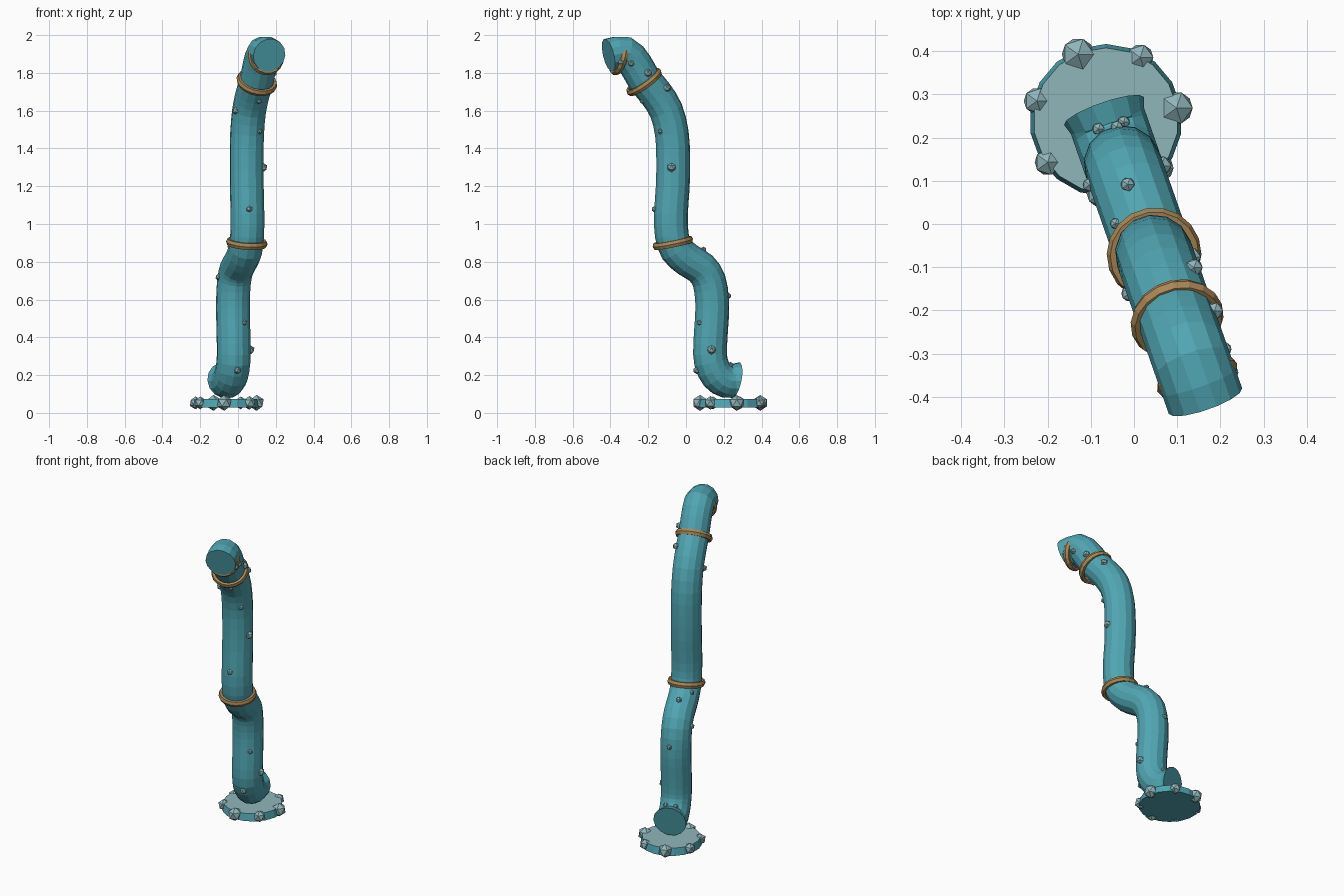
import bpy, bmesh, math
from mathutils import Vector

cube = bpy.data.objects.get("Cube")
if cube:
    bpy.data.objects.remove(cube)


def material(name, rgb):
    m = bpy.data.materials.new(name)
    m.use_nodes = True
    m.diffuse_color = (*rgb, 1)
    m.node_tree.nodes["Principled BSDF"].inputs["Base Color"].default_value = (*rgb, 1)
    return m


TEAL = material("teal paint", (0.08, 0.38, 0.45))
PALE = material("pale metal", (0.28, 0.47, 0.50))
BRASS = material("brass", (0.40, 0.24, 0.09))


def finish(name, bm, *mats):
    me = bpy.data.meshes.new(name)
    bmesh.ops.recalc_face_normals(bm, faces=bm.faces)
    bm.to_mesh(me)
    bm.free()
    for m in mats:
        me.materials.append(m)
    ob = bpy.data.objects.new(name, me)
    bpy.context.collection.objects.link(ob)
    return ob


# The pipe bends inside one upright plane, so x follows from y
SIDE = Vector((1, 0.35, 0)).normalized()
RADIUS = 0.09


def on_plane(y, z):
    return Vector((0.022 - 0.35 * y, y, z))


def along_plane(y, z):
    return Vector((-0.35 * y, y, z)).normalized()


# Pipe centre line from the low outlet up to the mouth
bends = [(.262, .172), (.215, .168), (.165, .2), (.132, .27), (.128, .36),
         (.137, .5), (.138, .6), (.122, .7), (.08, .765), (.01, .81),
         (-.05, .865), (-.075, .94), (-.08, 1.05), (-.07, 1.2), (-.068, 1.35),
         (-.075, 1.48), (-.105, 1.6), (-.16, 1.69), (-.222, 1.765),
         (-.265, 1.84), (-.325, 1.905), (-.41, 1.893)]
pts = [on_plane(*b) for b in bends]


def smooth(points, steps=2):
    ext = [2 * points[0] - points[1]] + points + [2 * points[-1] - points[-2]]
    out = []
    for a, b, c, d in zip(ext, ext[1:], ext[2:], ext[3:]):
        for k in range(steps):
            t = k / steps
            out.append(0.5 * (2 * b + (c - a) * t + (2 * a - 5 * b + 4 * c - d) * t ** 2
                              + (3 * b - a - 3 * c + d) * t ** 3))
    return out + [points[-1]]


path = smooth(pts)


def sweep(name, line, mat, sides=14):
    bm = bmesh.new()
    rings = []
    last = len(line) - 1
    for i, p in enumerate(line):
        t = (line[min(i + 1, last)] - line[max(i - 1, 0)]).normalized()
        if i == 0:
            t = along_plane(-1, 0.22)
        if i == last:
            t = along_plane(-1, -0.25)
        n = SIDE.cross(t)
        # Slight flare at the low outlet
        r = RADIUS + (0.008 if i == 0 else 0)
        rings.append([bm.verts.new(p + r * (math.cos(a) * SIDE + math.sin(a) * n))
                      for a in (math.tau * k / sides for k in range(sides))])
    for a, b in zip(rings, rings[1:]):
        for k in range(sides):
            j = (k + 1) % sides
            bm.faces.new((a[k], a[j], b[j], b[k]))
    bm.faces.new(rings[0])
    bm.faces.new(rings[-1])
    return finish(name, bm, mat)


sweep("pipe", path, TEAL)


# Brass clamp bands
def band(name, centre, axis, radius):
    bpy.ops.mesh.primitive_torus_add(
        major_segments=18, minor_segments=6, major_radius=radius, minor_radius=0.014,
        location=centre, rotation=axis.to_track_quat("Z", "Y").to_euler())
    ob = bpy.context.object
    ob.name = name
    # Stretch the section along the pipe into a flatter strap
    ob.scale.z = 1.4
    ob.data.materials.append(BRASS)


band("lower_band", on_plane(-.07, .9), along_plane(-.2, 1), 0.096)
band("upper_band", on_plane(-.222, 1.752), along_plane(-.58, .81), 0.096)
band("mouth_band", on_plane(-.355, 1.882), along_plane(-.9, .25), 0.084)

# Base plate with a bevelled rim and a pale top
BASE = Vector((-0.065, 0.24, 0.05))
bm = bmesh.new()
bmesh.ops.create_cone(bm, cap_ends=True, segments=18, radius1=0.177, radius2=0.168, depth=0.045)
bm.normal_update()
for f in bm.faces:
    f.material_index = 1 if f.normal.z > 0.9 else 0
plate = finish("base_plate", bm, TEAL, PALE)
plate.location = BASE


def stud(name, pos, size):
    bpy.ops.mesh.primitive_ico_sphere_add(subdivisions=1, radius=size, location=pos)
    ob = bpy.context.object
    ob.name = name
    ob.data.materials.append(PALE)


# Studs around the base
for k, size in enumerate((.042, .034, .042, .034, .034, .042, .036)):
    a = math.radians(10) + math.tau * k / 7
    stud(f"base_stud_{k + 1}",
         BASE + Vector((0.166 * math.cos(a), 0.166 * math.sin(a), 0.003)), size)

# Small rivets pushed out to the pipe wall
rivets = [(.136, -.077, 1.3, .025), (.11, -.13, 1.49, .016), (.06, -.17, 1.08, .018),
          (-.105, .09, .72, .018), (.04, .065, .475, .016), (.07, .135, .335, .025),
          (0, .05, .22, .02), (-.04, .225, .62, .016), (-.01, -.16, 1.6, .02),
          (-.014, .09, .86, .018), (-.04, 0, .88, .014), (.17, -.21, 1.8, .022),
          (.14, -.1, 1.72, .022), (.1, -.21, 1.69, .016), (.21, -.29, 1.85, .018),
          (.22, -.345, 1.86, .02), (-.085, .222, .26, .016), (-.025, .23, .25, .016)]
for k, (x, y, z, size) in enumerate(rivets):
    p = Vector((x, y, z))
    core = min(path, key=lambda q: (q - p).length)
    stud(f"rivet_{k + 1}", core + (p - core).normalized() * RADIUS, size)
